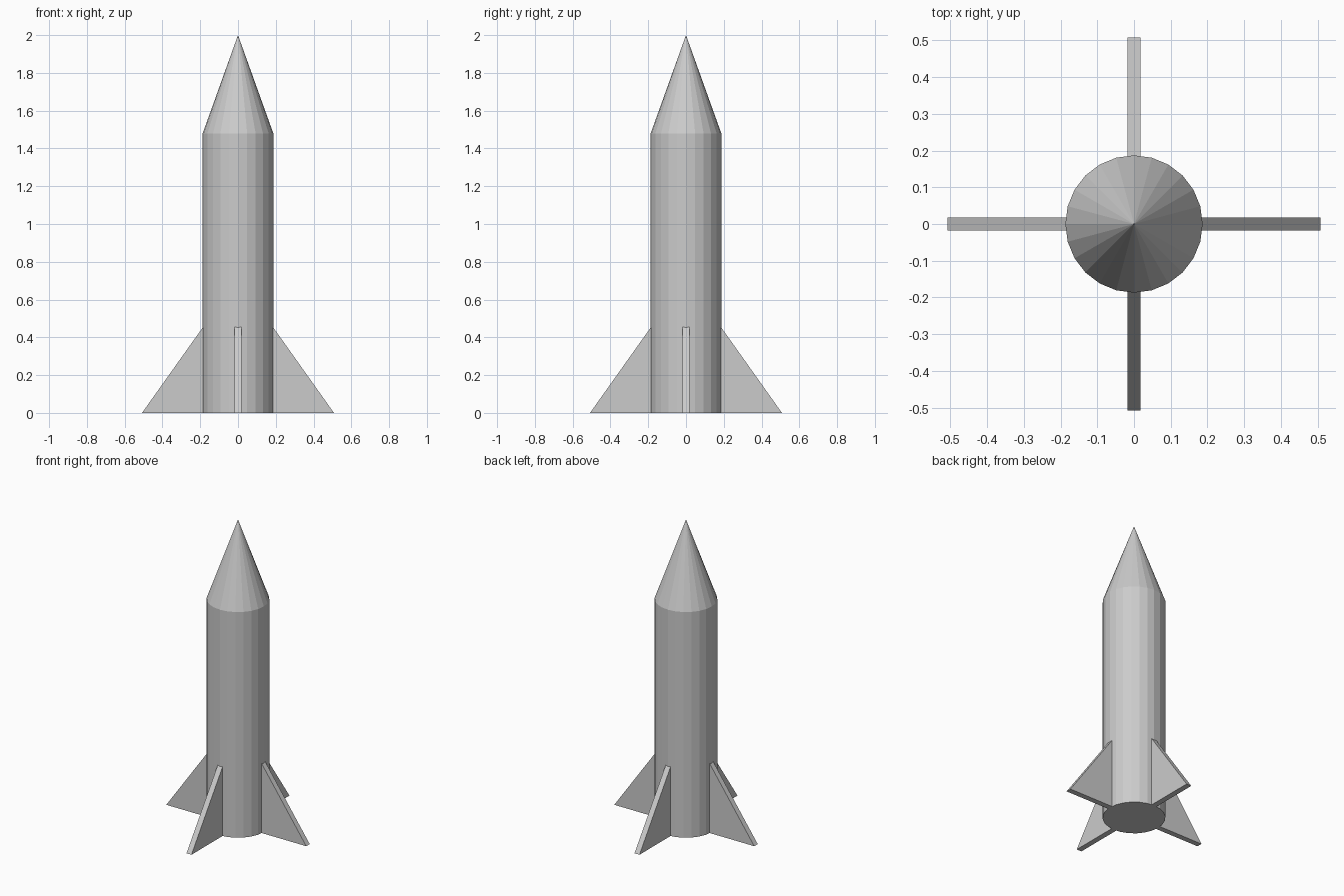
import bpy, bmesh
from math import pi
from mathutils import Matrix

if "Cube" in bpy.data.objects:
    bpy.data.objects.remove(bpy.data.objects["Cube"])

R, BODY_H, TOP = 0.187, 1.48, 2.0
SIDES = 24


def add_object(name, bm):
    bmesh.ops.recalc_face_normals(bm, faces=bm.faces)
    mesh = bpy.data.meshes.new(name)
    bm.to_mesh(mesh)
    bm.free()
    obj = bpy.data.objects.new(name, mesh)
    bpy.context.collection.objects.link(obj)
    return obj


def tapered(name, r1, r2, z1, z2):
    bm = bmesh.new()
    bmesh.ops.create_cone(bm, cap_ends=True, segments=SIDES, radius1=r1, radius2=r2,
                          depth=z2 - z1, matrix=Matrix.Translation((0, 0, (z1 + z2) / 2)))
    bmesh.ops.remove_doubles(bm, verts=bm.verts, dist=1e-5)
    return add_object(name, bm)


def fin(name, angle, thickness=0.036):
    # Triangular profile in the xz plane, extruded to an even thickness
    bm = bmesh.new()
    profile = [(R - 0.003, 0), (0.508, 0), (R - 0.003, 0.456)]
    face = bm.faces.new([bm.verts.new((x, -thickness / 2, z)) for x, z in profile])
    new = bmesh.ops.extrude_face_region(bm, geom=[face])["geom"]
    verts = [v for v in new if isinstance(v, bmesh.types.BMVert)]
    bmesh.ops.translate(bm, verts=verts, vec=(0, thickness, 0))
    obj = add_object(name, bm)
    obj.rotation_euler.z = angle
    return obj


# Body tube and pointed nose
tapered("body", R, R, 0, BODY_H)
tapered("nose_cone", R, 0, BODY_H, TOP)

# Four tail fins
for i, side in enumerate(("right", "back", "left", "front")):
    fin(side + "_fin", i * pi / 2)
